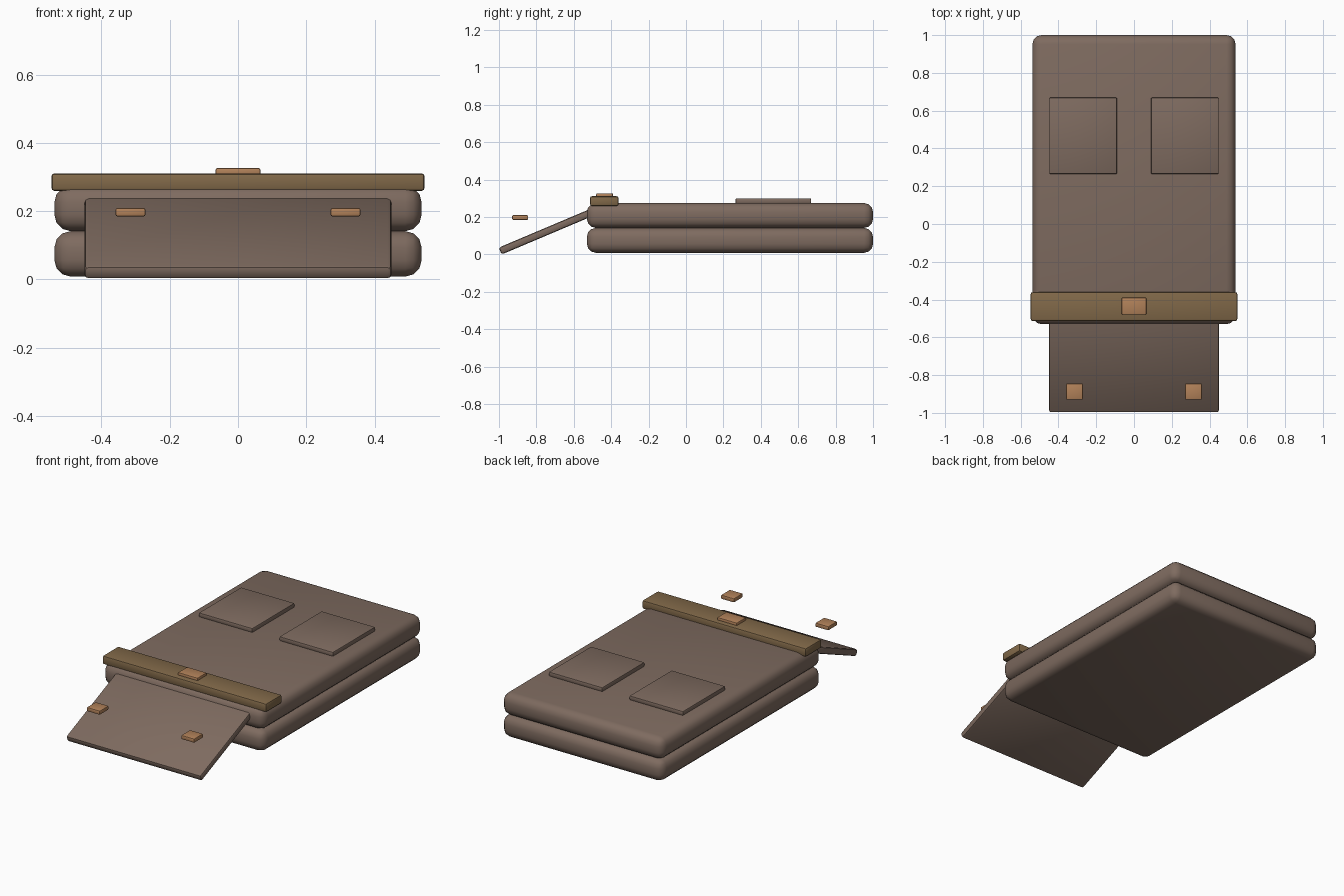
import bpy
import math

cube = bpy.data.objects.get("Cube")
if cube:
    bpy.data.objects.remove(cube, do_unlink=True)


def material(name, rgb):
    mat = bpy.data.materials.new(name)
    mat.use_nodes = True
    mat.diffuse_color = (*rgb, 1)
    mat.node_tree.nodes["Principled BSDF"].inputs["Base Color"].default_value = (*rgb, 1)
    return mat


canvas = material("brown canvas", (0.21, 0.147, 0.116))
leather = material("tan leather", (0.22, 0.14, 0.066))
copper = material("copper", (0.44, 0.22, 0.1))


def box(name, centre, size, mat, bevel, segments=2, tilt=0):
    """Rounded box with smooth shading."""
    bpy.ops.mesh.primitive_cube_add(size=1, location=centre)
    obj = bpy.context.object
    obj.name = name
    obj.scale = size
    bpy.ops.object.transform_apply(location=False, rotation=False, scale=True)
    obj.rotation_euler.x = tilt
    mod = obj.modifiers.new("Rounded edges", "BEVEL")
    mod.width = bevel
    mod.segments = segments
    bpy.ops.object.modifier_apply(modifier=mod.name)
    bpy.ops.object.shade_smooth_by_angle(angle=math.radians(35))
    obj.data.materials.append(mat)
    return obj


# Two padded layers of the folded body
for name, z in (("lower_pad", 0.075), ("upper_pad", 0.208)):
    box(name, (0, 0.235, z), (1.076, 1.53, 0.133), canvas, 0.048, 3)

# Open flap sloping down to the ground
box("front_flap", (0, -0.74, 0.125), (0.9, 0.55, 0.04), canvas, 0.012, 2, math.radians(22.9))

# Strap across the body with its buckle
box("strap", (0, -0.437, 0.285), (1.094, 0.152, 0.052), leather, 0.01)
box("buckle", (0, -0.435, 0.314), (0.132, 0.09, 0.025), copper, 0.006)

# Paired pockets and fasteners
for side, sign in (("left", 1), ("right", -1)):
    box(side + "_pocket", (sign * 0.269, 0.467, 0.286), (0.358, 0.404, 0.027), canvas, 0.006)
    box(side + "_fastener", (sign * 0.315, -0.887, 0.197), (0.088, 0.086, 0.025), copper, 0.006)
